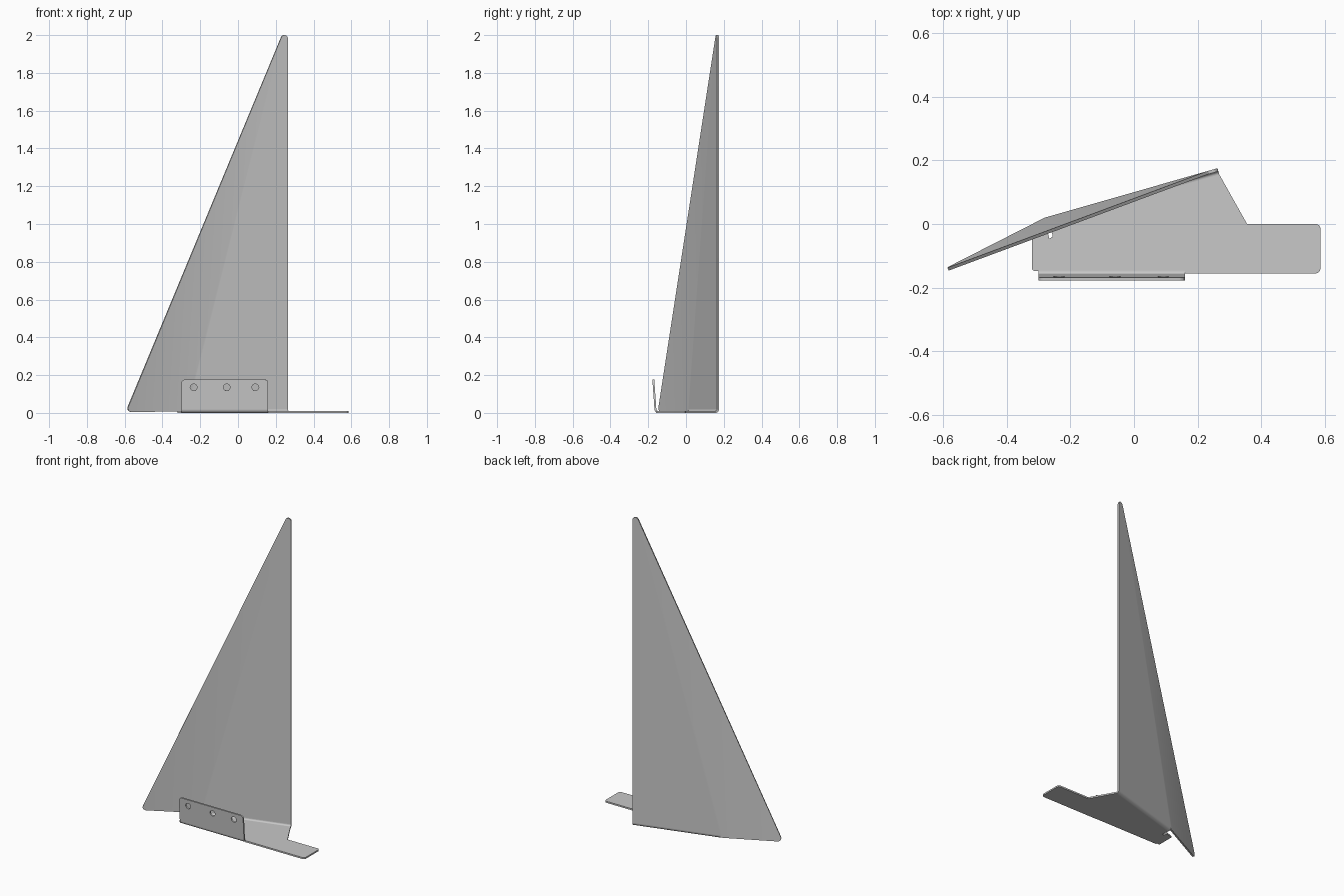
import bpy, bmesh, math
from mathutils import Vector as V

cube = bpy.data.objects.get("Cube")
if cube:
    bpy.data.objects.remove(cube, do_unlink=True)

THICK = 0.01      # sheet thickness
R = 0.02          # outer bend radius

steel = bpy.data.materials.new("grey steel")
steel.use_nodes = True
GREY = (0.58, 0.58, 0.58, 1)
steel.diffuse_color = GREY
steel.node_tree.nodes["Principled BSDF"].inputs["Base Color"].default_value = GREY


def fillet(a, b, c, r, steps=6):
    """Arc of radius r replacing corner b between a and c."""
    u, w = (a - b).normalized(), (c - b).normalized()
    half = u.angle(w) / 2
    reach = r / math.tan(half)
    centre = b + (u + w).normalized() * r / math.sin(half)
    s, e = (b + u * reach - centre).normalized(), (b + w * reach - centre).normalized()
    return [centre + s.slerp(e, i / steps) * r for i in range(steps + 1)]


def rounded(points, radii):
    """Outline with the corners listed in radii rounded off."""
    out = []
    for i, p in enumerate(points):
        if i in radii:
            out += fillet(points[i - 1], p, points[(i + 1) % len(points)], radii[i])
        else:
            out.append(p)
    return out


def sheet(name, faces, outward, holes=()):
    """Sheet metal part: outer faces thickened inwards."""
    bm = bmesh.new()
    verts = {}

    def vert(p):
        key = tuple(round(k, 5) for k in p)
        if key not in verts:
            verts[key] = bm.verts.new(p)
        return verts[key]

    if holes:
        edges = []
        for loop in [*faces, *holes]:
            vs = [vert(p) for p in loop]
            edges += [bm.edges.new((vs[i - 1], vs[i])) for i in range(len(vs))]
        bmesh.ops.triangle_fill(bm, edges=edges, use_beauty=True)
    else:
        for loop in faces:
            bm.faces.new([vert(p) for p in loop])
    bm.normal_update()
    for f in bm.faces:
        if f.normal.dot(outward) < 0:
            f.normal_flip()
    mesh = bpy.data.meshes.new(name)
    bm.to_mesh(mesh)
    bm.free()
    mesh.materials.append(steel)
    ob = bpy.data.objects.new(name, mesh)
    bpy.context.collection.objects.link(ob)
    mod = ob.modifiers.new("thickness", 'SOLIDIFY')
    mod.thickness, mod.offset, mod.use_even_offset = THICK, -1, True
    bpy.ops.object.select_all(action='DESELECT')
    ob.select_set(True)
    bpy.context.view_layer.objects.active = ob
    bpy.ops.object.modifier_apply(modifier=mod.name)
    bpy.ops.object.shade_smooth_by_angle(angle=math.radians(15))


def bend(name, start, end, inward, angle, outward, steps=8):
    """Curved strip that turns the base upwards; returns its top edge."""
    rows = []
    for i in range(steps + 1):
        t = angle * i / steps
        off = -inward * R * math.sin(t) + V((0, 0, R * (1 - math.cos(t))))
        rows.append((start + off, end + off))
    sheet(name, [(a[0], a[1], b[1], b[0]) for a, b in zip(rows, rows[1:])], outward)
    return rows[-1]


# Tall fin: upright panel and a wing folded forward along a slanted line
fold = V((-0.28, 0.02, 0.008))
corner = V((0.262, 0.175, R))
along = V((corner.x - fold.x, corner.y - fold.y, 0)).normalized()
inward = V((along.y, -along.x, 0))
apex = V((corner.x, corner.y, 2.074))
slope = V((fold.x, fold.y, 0)) - along * 0.317
top = fillet(corner, apex, slope, 0.0188)
heel = fold + along * 0.016
tip = V((-0.596, -0.141, 0.005))
panel = [fold, heel, V((heel.x, heel.y, R)), corner] + top
wing = [fold, top[-1]] + fillet(top[-1], tip, fold, 0.02)
sheet("fin", [panel, wing], -inward)

# Bend joining the fin to the base
b0 = V((heel.x, heel.y, 0)) + inward * R
b1 = V((corner.x, corner.y, 0)) + inward * R
bend("fin_bend", b0, b1, inward, math.pi / 2, V((0, 0, -1)) - inward)

# Base plate with a side tongue and a relief slot at the fold
FRONT, LEFT, RIGHT = -0.147, -0.3, 0.16
outline = [(-0.32, FRONT), (RIGHT, FRONT), (RIGHT, -0.155), (0.585, -0.155),
           (0.585, 0), (0.355, 0), b1.xy, b0.xy, (-0.256, -0.04), (-0.266, -0.046),
           (-0.272, -0.02), (-0.32, -0.035)]
base = rounded([V((x, y, 0)) for x, y in outline], {0: 0.008, 3: 0.015, 4: 0.015})
sheet("base_plate", [base], V((0, 0, -1)))

# Front flange, leaning slightly outwards, with three screw holes
lean = math.radians(86)
lo, hi = bend("flange_bend", V((LEFT, FRONT, 0)), V((RIGHT, FRONT, 0)),
              V((0, 1, 0)), lean, V((0, -1, -1)))
up = V((0, -math.cos(lean), math.sin(lean)))
side = V((1, 0, 0))
flange = rounded([lo, hi, hi + up * 0.158, lo + up * 0.158], {2: 0.02, 3: 0.02})
holes = []
for x in (-0.235, -0.06, 0.092):
    centre = V((x, lo.y, lo.z)) + up * 0.117
    holes.append([centre + 0.018 * (side * math.cos(a) + up * math.sin(a))
                  for a in (i * math.tau / 20 for i in range(20))])
sheet("flange", [flange], V((0, -1, 0)), holes)
